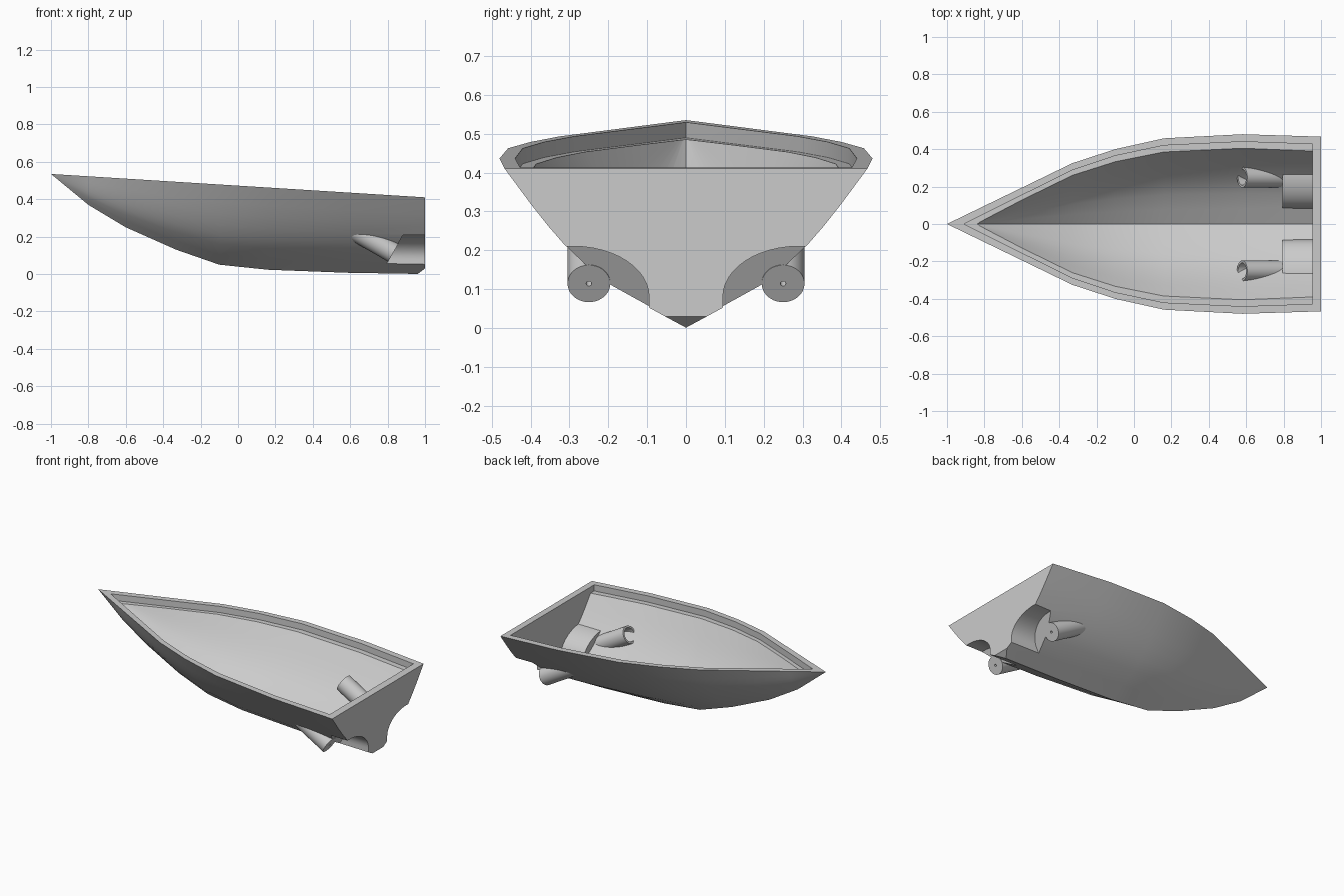
import bpy, bmesh, math
from mathutils import Vector

cube = bpy.data.objects.get("Cube")
if cube:
    bpy.data.objects.remove(cube)

grey = bpy.data.materials.new("hull grey")
grey.use_nodes = True
COLOUR = (0.6, 0.6, 0.6, 1)
grey.diffuse_color = COLOUR
grey.node_tree.nodes["Principled BSDF"].inputs["Base Color"].default_value = COLOUR


def finish(bm, name):
    bmesh.ops.recalc_face_normals(bm, faces=bm.faces)
    mesh = bpy.data.meshes.new(name)
    bm.to_mesh(mesh)
    bm.free()
    mesh.materials.append(grey)
    ob = bpy.data.objects.new(name, mesh)
    bpy.context.collection.objects.link(ob)
    return ob


def sheer(x):
    return 0.4725 - 0.0625 * x


def loft(stations, section):
    """Skin mirrored sections; each station is (x, half width, bottom z, top z)."""
    bm = bmesh.new()
    rings = []
    for x, w, lo, hi in stations:
        half = [(w * a, lo + (hi - lo) * b) for a, b in section]
        ring = [(-y, z) for y, z in reversed(half[1:])] + half
        rings.append([bm.verts.new((x, y, z)) for y, z in ring])
    n = len(rings[0])
    for a, b in zip(rings, rings[1:]):
        for i in range(n):
            j = (i + 1) % n
            bm.faces.new((a[i], a[j], b[j], b[i]))
    bm.faces.new(rings[-1])
    bmesh.ops.remove_doubles(bm, verts=bm.verts, dist=0.0001)
    return bm


def prism(profile, x0, x1, slope, name):
    """Extrude a (y, z) profile along x; slope leans the forward end."""
    bm = bmesh.new()
    front = [bm.verts.new((x0 + slope * z, y, z)) for y, z in profile]
    back = [bm.verts.new((x1, y, z)) for y, z in profile]
    bm.faces.new(front)
    bm.faces.new(back)
    for i in range(len(profile)):
        j = (i + 1) % len(profile)
        bm.faces.new((front[i], front[j], back[j], back[i]))
    return finish(bm, name)


def cut(target, cutter):
    mod = target.modifiers.new("cut", "BOOLEAN")
    mod.operation = "DIFFERENCE"
    mod.solver = "EXACT"
    mod.object = cutter
    bpy.context.view_layer.objects.active = target
    bpy.ops.object.modifier_apply(modifier=mod.name)
    bpy.data.objects.remove(cutter)


def smooth(ob):
    bpy.ops.object.select_all(action="DESELECT")
    ob.select_set(True)
    bpy.context.view_layer.objects.active = ob
    bpy.ops.object.shade_smooth_by_angle(angle=math.radians(25))


# Outer hull: V bottom curving up into flared sides
SECTION = [(0, 0), (0.2, 0.125), (0.407, 0.256), (0.54, 0.375), (0.653, 0.5),
           (0.76, 0.64), (0.857, 0.78), (1, 1)]
OUTER = [(-1, 0, 0.535), (-0.8, 0.097, 0.37), (-0.6, 0.194, 0.25), (-0.33, 0.325, 0.13),
         (-0.1, 0.4, 0.05), (0.16, 0.458, 0.023), (0.58, 0.48, 0.007), (1, 0.467, 0)]
bm = loft([(x, w, k, sheer(x)) for x, w, k in OUTER], SECTION)

# Chamfer at the foot of the transom
bmesh.ops.bisect_plane(bm, geom=bm.verts[:] + bm.edges[:] + bm.faces[:],
                       plane_co=(0.96, 0, 0), plane_no=(0.03, 0, -0.04), clear_outer=True)
bmesh.ops.holes_fill(bm, edges=[e for e in bm.edges if e.is_boundary], sides=0)
hull = finish(bm, "hull")

# Cavity below the ledge
LEDGE = 0.04
INNER = [(-0.86, 0, 0.486), (-0.6, 0.128, 0.315), (-0.33, 0.26, 0.185), (-0.1, 0.333, 0.1),
         (0.16, 0.385, 0.068), (0.58, 0.405, 0.052), (0.955, 0.39, 0.047)]
cavity = finish(loft([(x, w, k, sheer(x) - LEDGE) for x, w, k in INNER],
                     SECTION + [(1, 1.1)]), "cavity_cutter")
# The bow end needs a real height so that it meets the recess above
for v in cavity.data.vertices:
    if v.co.z > sheer(v.co.x) - LEDGE + 0.001 or v.co.x < -0.859:
        v.co.z = sheer(v.co.x) - LEDGE + 0.015

# Shallow recess inside the gunwale, ending on the ledge
RIM = [(-0.91, 0), (-0.33, 0.288), (-0.1, 0.365), (0.16, 0.42), (0.58, 0.44), (0.955, 0.427)]
recess = finish(loft([(x, w, sheer(x) - LEDGE, sheer(x) + 0.05) for x, w in RIM],
                     [(0, 0), (1, 0), (1, 1)]), "recess_cutter")


def arch(side, grow):
    """Stern tunnel cross-section, open downward and outward."""
    pts = []
    for i in range(13):
        a = math.radians(90 * i / 12)
        pts.append((0.29 - (0.195 + grow) * math.cos(a), 0.08 + (0.13 + grow) * math.sin(a)))
    pts += [(0.6, 0.21 + grow), (0.6, -0.1), (0.095 - grow, -0.1)]
    return [(side * y, z) for y, z in pts]


# Tunnel housings stay solid inside the cavity, then the tunnels are carved out
for side in (-1, 1):
    cut(cavity, prism(arch(side, 0.012), 0.795, 1.1, 0, "housing_cutter"))
cut(hull, cavity)
cut(hull, recess)
LEAN = 0.57
for side in (-1, 1):
    cut(hull, prism(arch(side, 0), 0.763, 1.1, LEAN, "tunnel_cutter"))
smooth(hull)

# Drive tubes: hollow at the upper end, small shaft hole at the lower end
axis = Vector((-0.87, 0, 0.5)).normalized()
LENGTH = 0.29
for side, name in ((-1, "right_drive_tube"), (1, "left_drive_tube")):
    bm = bmesh.new()
    bmesh.ops.create_cone(bm, cap_ends=True, segments=40, radius1=0.055, radius2=0.055,
                          depth=LENGTH)
    bm.faces.ensure_lookup_table()
    caps = sorted((f for f in bm.faces if len(f.verts) > 4),
                  key=lambda f: f.calc_center_median().z)
    for cap, wall, depth in ((caps[0], 0.048, 0.03), (caps[1], 0.012, -0.12)):
        bmesh.ops.inset_region(bm, faces=[cap], thickness=wall)
        ring = bmesh.ops.extrude_discrete_faces(bm, faces=[cap])["faces"][0]
        bmesh.ops.translate(bm, verts=ring.verts[:], vec=(0, 0, depth))
    tube = finish(bm, name)
    tube.rotation_mode = "QUATERNION"
    tube.rotation_quaternion = Vector((0, 0, 1)).rotation_difference(axis)
    tube.location = Vector((0.83, 0.25 * side, 0.114)) + axis * LENGTH / 2
    smooth(tube)
